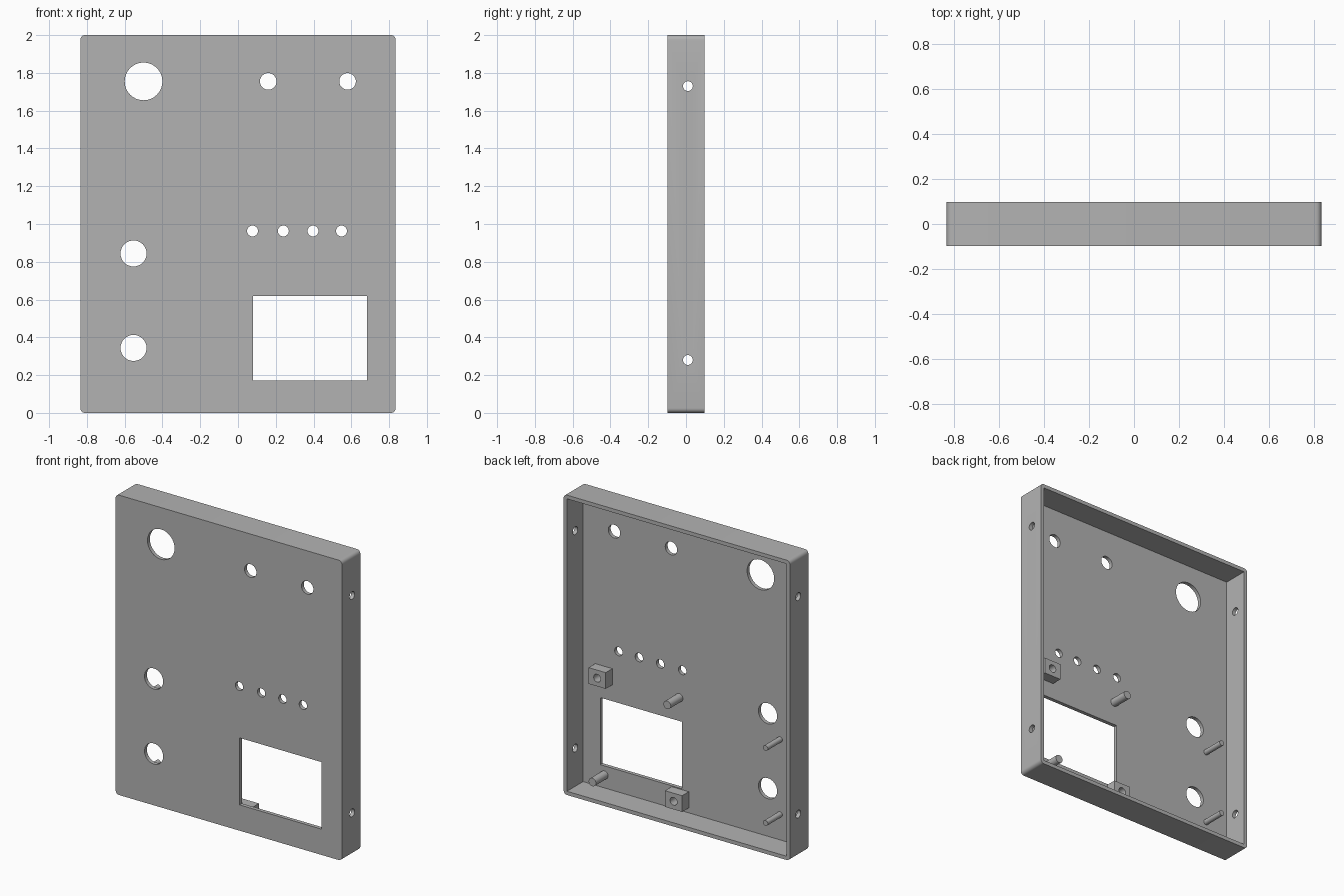
import bpy, bmesh, math
from mathutils import Matrix, Vector

default = bpy.data.objects.get("Cube")
if default:
    bpy.data.objects.remove(default, do_unlink=True)

# Overall sizes
HALF_X, HALF_Y, HEIGHT, WALL = 0.835, 0.097, 2.0, 0.025
INNER_Y = -HALF_Y + WALL      # rear surface of the front panel

grey = bpy.data.materials.new("plain grey")
grey.use_nodes = True
grey.diffuse_color = (0.45, 0.45, 0.45, 1)
grey.node_tree.nodes["Principled BSDF"].inputs["Base Color"].default_value = (0.45, 0.45, 0.45, 1)


def add_box(bm, low, high):
    low, high = Vector(low), Vector(high)
    matrix = Matrix.Translation((low + high) / 2) @ Matrix.Diagonal((*(high - low), 1))
    return bmesh.ops.create_cube(bm, size=1, matrix=matrix)["verts"]


def add_cylinder(bm, centre, radius, length, axis="Y"):
    turn = Matrix.Rotation(math.pi / 2, 4, "X" if axis == "Y" else "Y")
    bmesh.ops.create_cone(bm, cap_ends=True, segments=32, radius1=radius, radius2=radius,
                          depth=length, matrix=Matrix.Translation(centre) @ turn)


def make_object(name, bm):
    bmesh.ops.recalc_face_normals(bm, faces=bm.faces)
    mesh = bpy.data.meshes.new(name)
    bm.to_mesh(mesh)
    bm.free()
    mesh.materials.append(grey)
    obj = bpy.data.objects.new(name, mesh)
    bpy.context.collection.objects.link(obj)
    return obj


def activate(obj):
    bpy.ops.object.select_all(action="DESELECT")
    obj.select_set(True)
    bpy.context.view_layer.objects.active = obj


def cut(obj, bm):
    cutter = make_object("cutter", bm)
    cutter.hide_render = True
    mod = obj.modifiers.new("cut", "BOOLEAN")
    mod.operation, mod.solver, mod.object = "DIFFERENCE", "EXACT", cutter
    activate(obj)
    bpy.ops.object.modifier_apply(modifier=mod.name)
    bpy.data.objects.remove(cutter, do_unlink=True)


def smooth(obj):
    activate(obj)
    bpy.ops.object.shade_smooth_by_angle(angle=math.radians(30))


# Case: a block with four rounded corners, hollowed from the back
bm = bmesh.new()
add_box(bm, (-HALF_X, -HALF_Y, 0), (HALF_X, HALF_Y, HEIGHT))
corners = [e for e in bm.edges if abs(e.verts[0].co.y - e.verts[1].co.y) > 0.1]
bmesh.ops.bevel(bm, geom=corners, offset=0.025, segments=5, profile=0.5, affect="EDGES")
case = make_object("case", bm)

bm = bmesh.new()
add_box(bm, (-HALF_X + WALL, INNER_Y, WALL), (HALF_X - WALL, HALF_Y + 0.1, HEIGHT - WALL))
cut(case, bm)

# Panel openings, display window and side screw holes
bm = bmesh.new()
holes = [(-0.50, 1.755, 0.10), (0.16, 1.755, 0.044), (0.58, 1.755, 0.044),
         (-0.553, 0.844, 0.069), (-0.553, 0.344, 0.069)]
holes += [(x, 0.963, 0.029) for x in (0.077, 0.24, 0.397, 0.548)]
for x, z, radius in holes:
    add_cylinder(bm, (x, -HALF_Y, z), radius, 0.1)
add_box(bm, (0.08, -0.15, 0.172), (0.683, -0.04, 0.619))
for side in (-1, 1):
    for z in (0.28, 1.73):
        add_cylinder(bm, (side * HALF_X, 0.01, z), 0.026, 0.1, "X")
cut(case, bm)
smooth(case)

# Display mounting blocks with screw holes
for name, x, z in (("upper_mount_block", 0.657, 0.782), ("lower_mount_block", 0.093, 0.112)):
    bm = bmesh.new()
    add_box(bm, (x - 0.063, INNER_Y - 0.002, z - 0.054), (x + 0.063, INNER_Y + 0.07, z + 0.054))
    block = make_object(name, bm)
    bm = bmesh.new()
    add_cylinder(bm, (x, INNER_Y + 0.06, z), 0.026, 0.118)
    cut(block, bm)
    smooth(block)

# Locating pegs behind the panel
pegs = [("upper_display_peg", 0.10, 0.775, 0.027, 0.13),
        ("lower_display_peg", 0.652, 0.112, 0.027, 0.13),
        ("upper_knob_peg", -0.643, 0.695, 0.018, 0.155),
        ("lower_knob_peg", -0.643, 0.195, 0.018, 0.155)]
for name, x, z, radius, length in pegs:
    bm = bmesh.new()
    add_cylinder(bm, (x, INNER_Y + length / 2 - 0.002, z), radius, length)
    smooth(make_object(name, bm))
